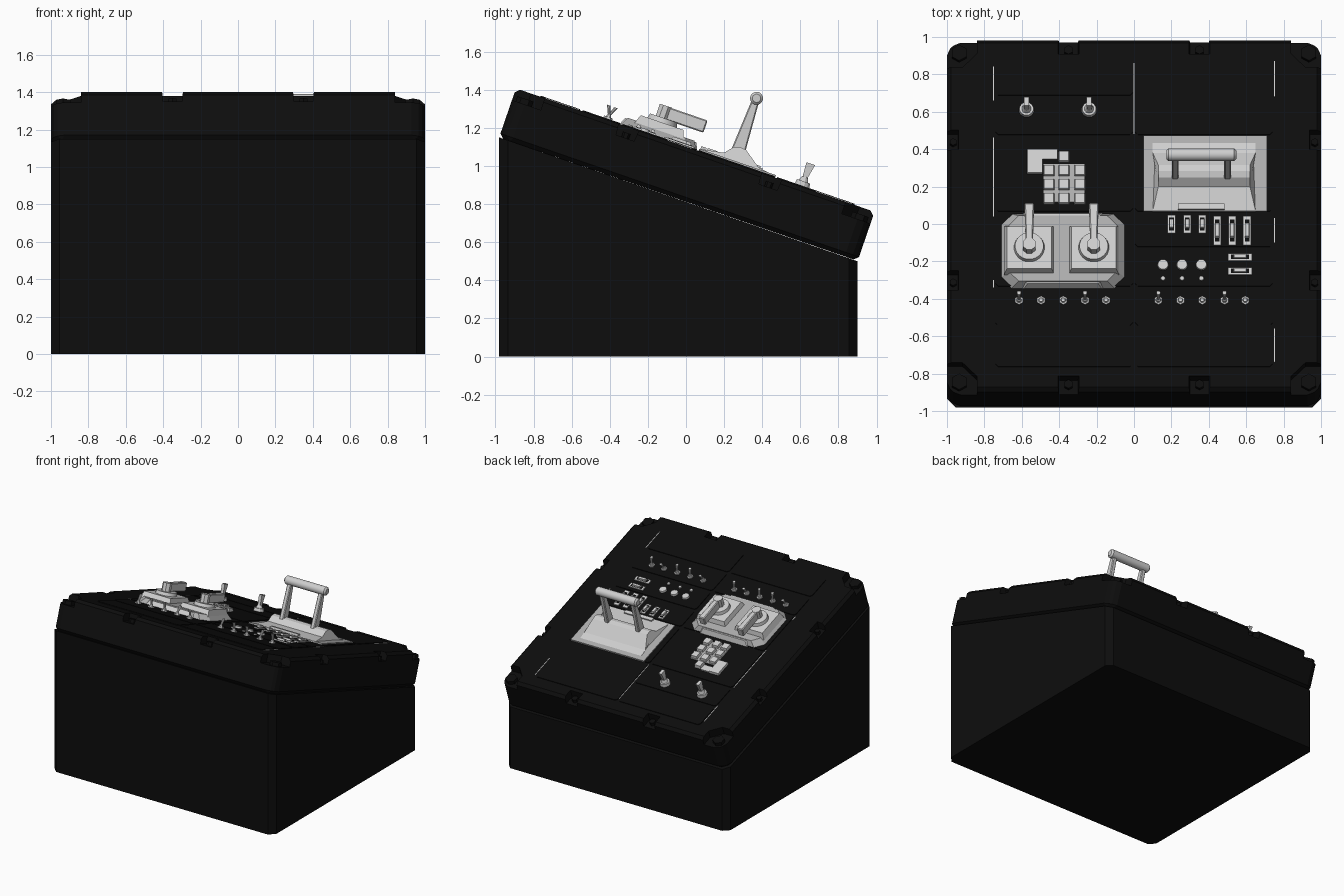
import bpy, bmesh, math
from mathutils import Matrix, Vector

old = bpy.data.objects.get("Cube")
if old:
    bpy.data.objects.remove(old, do_unlink=True)


def material(name, v):
    m = bpy.data.materials.new(name)
    m.use_nodes = True
    m.diffuse_color = (v, v, v, 1)
    m.node_tree.nodes["Principled BSDF"].inputs["Base Color"].default_value = (v, v, v, 1)
    return m


BLACK = material("matte black", 0.004)
LIGHT = material("light grey", 0.62)
MID = material("mid grey", 0.42)

# Frame of the sloping control face: local y runs down the slope, local z is its normal
TILT = math.radians(-19)
FRAME = Matrix.Translation((0, 0, 1.1)) @ Matrix.Rotation(TILT, 4, 'X')
C, S = math.cos(TILT), -math.sin(TILT)


def slope(y, n=0):
    """Distance along the slope for a point at plan position y and height n."""
    return (y - S * n) / C


def finish(name, bm, mat, frame=FRAME, bevel=0, smooth=False):
    bmesh.ops.recalc_face_normals(bm, faces=bm.faces)
    me = bpy.data.meshes.new(name)
    bm.to_mesh(me)
    bm.free()
    me.materials.append(mat)
    ob = bpy.data.objects.new(name, me)
    bpy.context.collection.objects.link(ob)
    ob.matrix_world = frame
    if bevel:
        mod = ob.modifiers.new("Bevel", 'BEVEL')
        mod.width, mod.segments = bevel, 1
        mod.limit_method, mod.angle_limit = 'ANGLE', math.radians(40)
    if smooth:
        bpy.ops.object.select_all(action='DESELECT')
        ob.select_set(True)
        bpy.context.view_layer.objects.active = ob
        bpy.ops.object.shade_smooth_by_angle(angle=math.radians(35))
    return ob


def rect(w, h, cut=0):
    a, b = w / 2, h / 2
    if not cut:
        return [(-a, -b), (a, -b), (a, b), (-a, b)]
    return [(-a + cut, -b), (a - cut, -b), (a, -b + cut), (a, b - cut),
            (a - cut, b), (-a + cut, b), (-a, b - cut), (-a, -b + cut)]


def ring(r, sides=16):
    return [(r * math.cos(math.tau * (i + .5) / sides), r * math.sin(math.tau * (i + .5) / sides))
            for i in range(sides)]


def add_loft(bm, outline, x, s, n0, n1, top=(1, 1), lean=0):
    low = [bm.verts.new((x + a, s + b, n0)) for a, b in outline]
    high = [bm.verts.new((x + a * top[0], s + b * top[1] + lean, n1)) for a, b in outline]
    bm.faces.new(low)
    bm.faces.new(high)
    for i in range(len(low)):
        j = (i + 1) % len(low)
        bm.faces.new((low[i], low[j], high[j], high[i]))


def loft(name, outline, x, s, n0, n1, mat=LIGHT, top=(1, 1), lean=0, bevel=0, smooth=False):
    bm = bmesh.new()
    add_loft(bm, outline, x, s, n0, n1, top, lean)
    return finish(name, bm, mat, bevel=bevel, smooth=smooth)


def extrude_x(name, profile, x0, x1, mat, frame=FRAME, inset=0):
    """Profile in the side plane swept along x; inset pulls in the raised points."""
    bm = bmesh.new()
    a = [bm.verts.new((x0 + inset * (z > .03), y, z)) for y, z in profile]
    b = [bm.verts.new((x1 - inset * (z > .03), y, z)) for y, z in profile]
    bm.faces.new(a)
    bm.faces.new(b)
    for i in range(len(a)):
        j = (i + 1) % len(a)
        bm.faces.new((a[i], a[j], b[j], b[i]))
    return finish(name, bm, mat, frame)


# Wedge-shaped lower body with chamfered upright corners
body = extrude_x("lower_body", [(-.98, 0), (.9, 0), (.9, .5), (-.98, 1.15)], -1, 1, BLACK, Matrix())
bm = bmesh.new()
bm.from_mesh(body.data)
upright = [e for e in bm.edges if abs((e.verts[0].co - e.verts[1].co).normalized().z) > .99]
bmesh.ops.bevel(bm, geom=upright, offset=.045, segments=1, affect='EDGES')
bm.to_mesh(body.data)
bm.free()

# Thick sloping lid
MIDS = .0515
lid = loft("sloping_lid", rect(2, 1.99, .05), 0, MIDS, -.272, 0, BLACK, bevel=.022)

# Bolt recesses around the rim
bm = bmesh.new()
bolts = []
for sx in (-1, 1):
    for e in (-1, 1):
        add_loft(bm, ring(.14, 8), sx * .97, MIDS + e * .965, -.065, .05)
        bolts.append((sx * .935, MIDS + e * .93, .045, -.066))
        add_loft(bm, rect(.1, .14), sx * .35, MIDS + e * .985, -.06, .05, top=(1.2, 1.1))
        bolts.append((sx * .35, MIDS + e * .945, .025, -.061))
    for y in (.45, -.3):
        add_loft(bm, rect(.1, .1), sx * .99, slope(y), -.06, .05, top=(1.1, 1.2))
        bolts.append((sx * .967, slope(y), .02, -.061))
cutter = finish("recess_cutter", bm, BLACK)
cutter.hide_render = True
cutter.hide_set(True)
mod = lid.modifiers.new("Recesses", 'BOOLEAN')
mod.operation, mod.object, mod.solver = 'DIFFERENCE', cutter, 'EXACT'
for x, s, r, n in bolts:
    loft("rim_bolt", ring(r, 6), x, s, n, n + .03, BLACK)

# Control panels in two columns
rows = {-1: (.89, .68, .47, .06, -.34, -.55, -.77),
        1: (.89, .47, .06, -.13, -.34, -.55, -.77)}
for side, ys in rows.items():
    for y1, y0 in zip(ys, ys[1:]):
        h = slope(y1) - slope(y0) - .014
        loft("control_panel", rect(.735, h, .015), side * .3735, slope((y0 + y1) / 2), -.01, .006, BLACK)

# Thin pale strips in the panel gaps
for x, y0, y1 in ((-.752, .66, .84), (-.752, .04, .46), (-.752, -.3, -.34), (.752, .68, .87),
                  (.752, -.1, .03), (.752, -.74, -.56), (0, .48, .86)):
    loft("gap_strip", rect(.006, slope(y1) - slope(y0)), x, slope((y0 + y1) / 2), 0, .004)

# Twin rotary selectors on a shared plate
loft("selector_plate", rect(.67, .42, .06), -.38, slope(-.145), 0, .045, MID, top=(.86, .88))
loft("selector_plate_centre", rect(.5, .43, .04), -.38, slope(-.145), 0, .04, LIGHT, top=(.9, .92))
for x in (-.56, -.215):
    s = -.16
    loft("selector_block", rect(.27, .275), x, s, .03, .08, top=(.88, .86))
    loft("selector_dial", ring(.082, 20), x, s, .08, .105, top=(.93, .93), smooth=True)
    loft("selector_post", ring(.036, 8), x, s - .01, .1, .17)
    loft("selector_pointer", [(-.018, -.03), (.018, -.03), (.026, .222), (-.026, .222)],
         x, s, .1, .168, bevel=.006)

# Keypad with one large key
loft("large_key", rect(.085, .14), -.53, slope(.33), 0, .025, top=(.95, .95))
loft("keypad_base", rect(.22, .215), -.375, slope(.215), 0, .012, MID)
for col, (x, ys) in enumerate(((-.455, (.29, .215, .14)), (-.375, (.365, .29, .215, .14)),
                               (-.29, (.29, .215, .14)))):
    for y in ys:
        loft("key", rect(.062, .064), x, slope(y, .03), 0, .032, top=(.82, .82))
loft("wide_key", rect(.08, .055), -.45, slope(.368), 0, .018)

# Pair of large toggles
for x in (-.575, -.24):
    s = .642
    loft("large_toggle_base", ring(.042, 12), x, s, 0, .03, top=(.9, .9))
    loft("large_toggle_collar", ring(.026, 10), x, s, .03, .055, top=(.6, .6))
    loft("large_toggle_lever", rect(.022, .024), x, s, .04, .13, top=(1.2, 2), lean=.006)

# Power lever housing, flanges and handle
HOUSING = [(.069, 0), (.069, .013), (.199, .036), (.236, .08), (.268, .092),
           (.303, .088), (.395, .022), (.484, .01), (.484, 0)]
loft("lever_flange", rect(.66, .425), .38, .282, 0, .014, MID)
extrude_x("lever_housing", HOUSING, .1, .65, LIGHT, inset=.03)
loft("lever_stop", rect(.25, .03), .36, slope(.085), .005, .03)
for x in (.22, .5):
    loft("lever_arm", rect(.036, .075), x, .266, .06, .36, top=(1, .5), bevel=.006)
bm = bmesh.new()
turn = Matrix.Translation((.36, .267, .362)) @ Matrix.Rotation(math.pi / 2, 4, 'Y')
bmesh.ops.create_cone(bm, cap_ends=True, segments=20, radius1=.034, radius2=.034, depth=.375, matrix=turn)
finish("lever_grip", bm, LIGHT, bevel=.012, smooth=True)


# Rocker switches
def rocker(x, y, w, h):
    loft("rocker_frame", rect(w, h), x, slope(y), 0, .014)
    along = h > w
    loft("rocker_recess", rect(w * (.6 if along else .75), h * (.75 if along else .6)),
         x, slope(y), .013, .016, BLACK)
    loft("rocker_cap", rect(w * .55, h * .55), x, slope(y), .012, .03, top=(.9, .8))


for x in (.2, .285, .365):
    rocker(x, -.005, .042, .1)
for x in (.445, .525, .605):
    rocker(x, -.04, .042, .165)
for y in (-.18, -.255):
    rocker(.567, y, .13, .04)

# Round buttons and indicator lamps
for x in (.155, .257, .36):
    loft("round_button", ring(.031, 14), x, slope(-.215, .02), 0, .02, top=(.9, .9), smooth=True)
    loft("indicator_lamp", ring(.015, 10), x, slope(-.29, .01), 0, .014, top=(.8, .8))

# Row of small toggles, thrown up or down
for i, x in enumerate((-.615, -.497, -.378, -.262, -.15, .13, .248, .365, .484, .595)):
    s = slope(-.412)
    throw = .022 if i in (0, 3, 5, 8) else -.018
    loft("small_toggle_nut", ring(.024, 6), x, s, 0, .016)
    loft("small_toggle_collar", ring(.015, 8), x, s, .016, .03, top=(.7, .7))
    loft("small_toggle_lever", ring(.007, 8), x, s, .025, .075, top=(1.6, 1.6), lean=throw)
